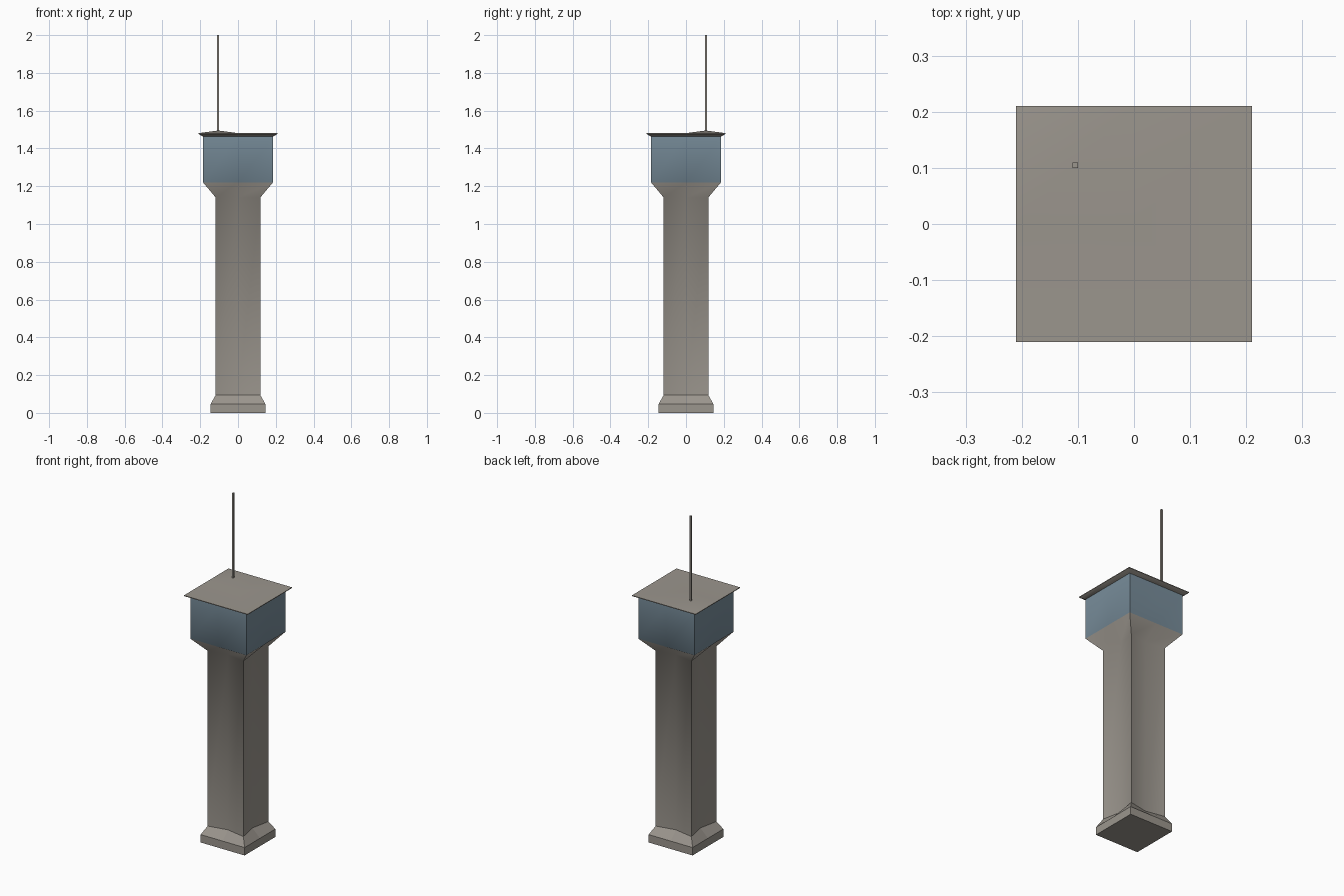
import bpy, bmesh, math
from mathutils import Vector

if "Cube" in bpy.data.objects:
    bpy.data.objects.remove(bpy.data.objects["Cube"])


def material(name, rgb):
    m = bpy.data.materials.new(name)
    m.diffuse_color = (*rgb, 1)
    m.use_nodes = True
    m.node_tree.nodes["Principled BSDF"].inputs["Base Color"].default_value = m.diffuse_color
    return m


CONCRETE = material("warm_grey_concrete", (0.33, 0.305, 0.27))
GLASS = material("blue_grey_glass", (0.19, 0.27, 0.33))


def finish(name, bm, mats, smooth=None):
    bmesh.ops.recalc_face_normals(bm, faces=bm.faces)
    me = bpy.data.meshes.new(name)
    bm.to_mesh(me)
    bm.free()
    for m in mats:
        me.materials.append(m)
    ob = bpy.data.objects.new(name, me)
    bpy.context.collection.objects.link(ob)
    if smooth:
        bpy.ops.object.select_all(action='DESELECT')
        ob.select_set(True)
        bpy.context.view_layer.objects.active = ob
        bpy.ops.object.shade_smooth_by_angle(angle=math.radians(smooth))
    return ob


def ring(bm, corner, mid, z):
    """Square section of eight points; mid is the distance to the side middles."""
    c, m = corner, mid
    pts = [(-c, -c), (0, -m), (c, -c), (m, 0), (c, c), (0, m), (-c, c), (-m, 0)]
    return [bm.verts.new((x, y, z)) for x, y in pts]


def loft(bm, sections):
    rings = [ring(bm, *s) for s in sections]
    for a, b in zip(rings, rings[1:]):
        for i in range(8):
            j = (i + 1) % 8
            bm.faces.new((a[i], a[j], b[j], b[i]))
    return rings


# Stepped foot
bm = bmesh.new()
rings = loft(bm, [(0.145, 0.145, 0), (0.145, 0.145, 0.047), (0.118, 0.095, 0.095)])
bm.faces.new(rings[0])
finish("foot", bm, [CONCRETE])

# Shaft with hollowed sides, flaring into the glazed cabin
bm = bmesh.new()
loft(bm, [(0.118, 0.095, 0.095), (0.118, 0.095, 1.14),
          (0.185, 0.185, 1.22), (0.185, 0.185, 1.463)])
for f in bm.faces:
    f.material_index = int(f.calc_center_median().z > 1.25)
finish("shaft_and_cabin", bm, [CONCRETE, GLASS], 60)

# Roof slab with sloped underside and a low pyramid in one quarter
bm = bmesh.new()
rings = loft(bm, [(0.185, 0.185, 1.463), (0.21, 0.21, 1.477), (0.21, 0.21, 1.481)])
bm.faces.new(rings[0])
top = rings[-1]
centre = bm.verts.new((0, 0, 1.481))
for i in (0, 2, 4, 6):
    quad = (top[i], top[(i + 1) % 8], centre, top[i - 1])
    if i == 6:
        apex = bm.verts.new((-0.105, 0.105, 1.495))
        for k in range(4):
            bm.faces.new((quad[k], quad[(k + 1) % 4], apex))
    else:
        bm.faces.new(quad)
finish("roof", bm, [CONCRETE], 30)

# Mast
bm = bmesh.new()
bmesh.ops.create_cube(bm, size=1)
bmesh.ops.scale(bm, vec=(0.01, 0.01, 0.51), verts=bm.verts)
bmesh.ops.translate(bm, vec=Vector((-0.105, 0.105, 1.745)), verts=bm.verts)
finish("mast", bm, [CONCRETE])
